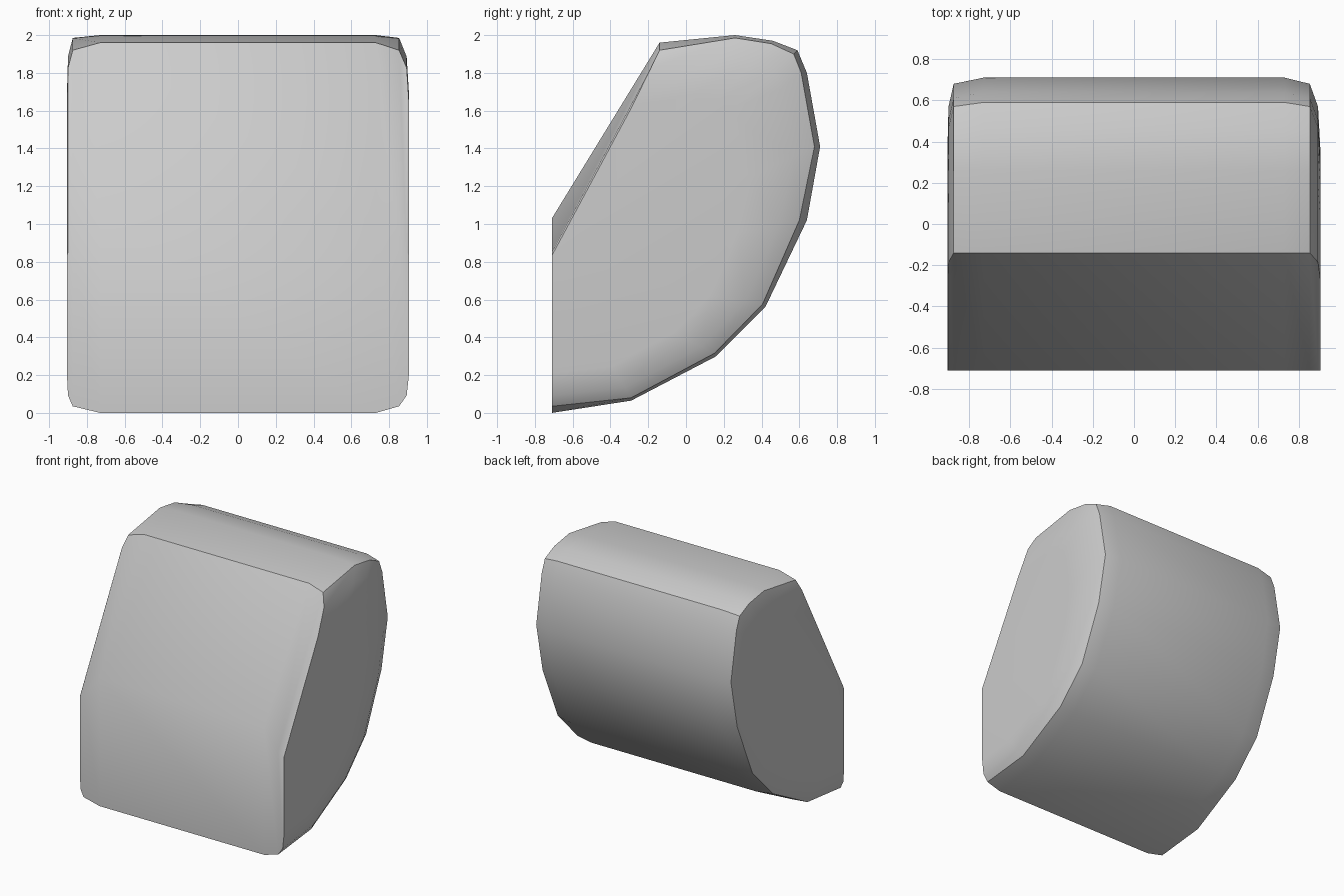
import bpy, bmesh, math

cube = bpy.data.objects.get("Cube")
if cube:
    bpy.data.objects.remove(cube, do_unlink=True)

# Side outlines as (y, z): full outline, and the one where the side rounding starts
middle = [(-.71, 0), (-.29, .065), (.16, .30), (.42, .56), (.64, 1.02), (.71, 1.41),
          (.64, 1.80), (.59, 1.92), (.46, 1.97), (.26, 2.0), (-.14, 1.96), (-.71, 1.03)]
edge = [(-.71, .035), (-.29, .08), (.15, .315), (.405, .575), (.60, 1.02), (.68, 1.41),
        (.61, 1.80), (.57, 1.90), (.45, 1.955), (.26, 1.985), (-.14, 1.92), (-.71, .86)]


def shrink(outline, factor):
    """Scale an outline towards the flat front face."""
    return [(-.71 + (y + .71) * factor, .75 + (z - .75) * factor) for y, z in outline]


# Cross sections from the model's right side to its left
sections = [(-.906, shrink(edge, .75)), (-.90, shrink(edge, .92)), (-.875, edge), (-.73, middle),
            (.73, middle), (.853, edge), (.893, shrink(edge, .92)), (.906, shrink(edge, .75))]

# Body: loft the sections and cap both sides
bm = bmesh.new()
rings = [[bm.verts.new((x, y, z)) for y, z in outline] for x, outline in sections]
count = len(middle)
for a, b in zip(rings, rings[1:]):
    for i in range(count):
        j = (i + 1) % count
        bm.faces.new((a[i], a[j], b[j], b[i]))
bm.faces.new(rings[0])
bm.faces.new(rings[-1])
bmesh.ops.recalc_face_normals(bm, faces=bm.faces)
mesh = bpy.data.meshes.new("rounded_block")
bm.to_mesh(mesh)
bm.free()

block = bpy.data.objects.new("rounded_block", mesh)
bpy.context.collection.objects.link(block)

# Plain grey material
grey = bpy.data.materials.new("plain_grey")
grey.use_nodes = True
colour = (.6, .6, .6, 1)
grey.diffuse_color = colour
grey.node_tree.nodes["Principled BSDF"].inputs["Base Color"].default_value = colour
mesh.materials.append(grey)

# Soft shading with crisp folds
bpy.ops.object.select_all(action="DESELECT")
block.select_set(True)
bpy.context.view_layer.objects.active = block
bpy.ops.object.shade_smooth_by_angle(angle=math.radians(35))
